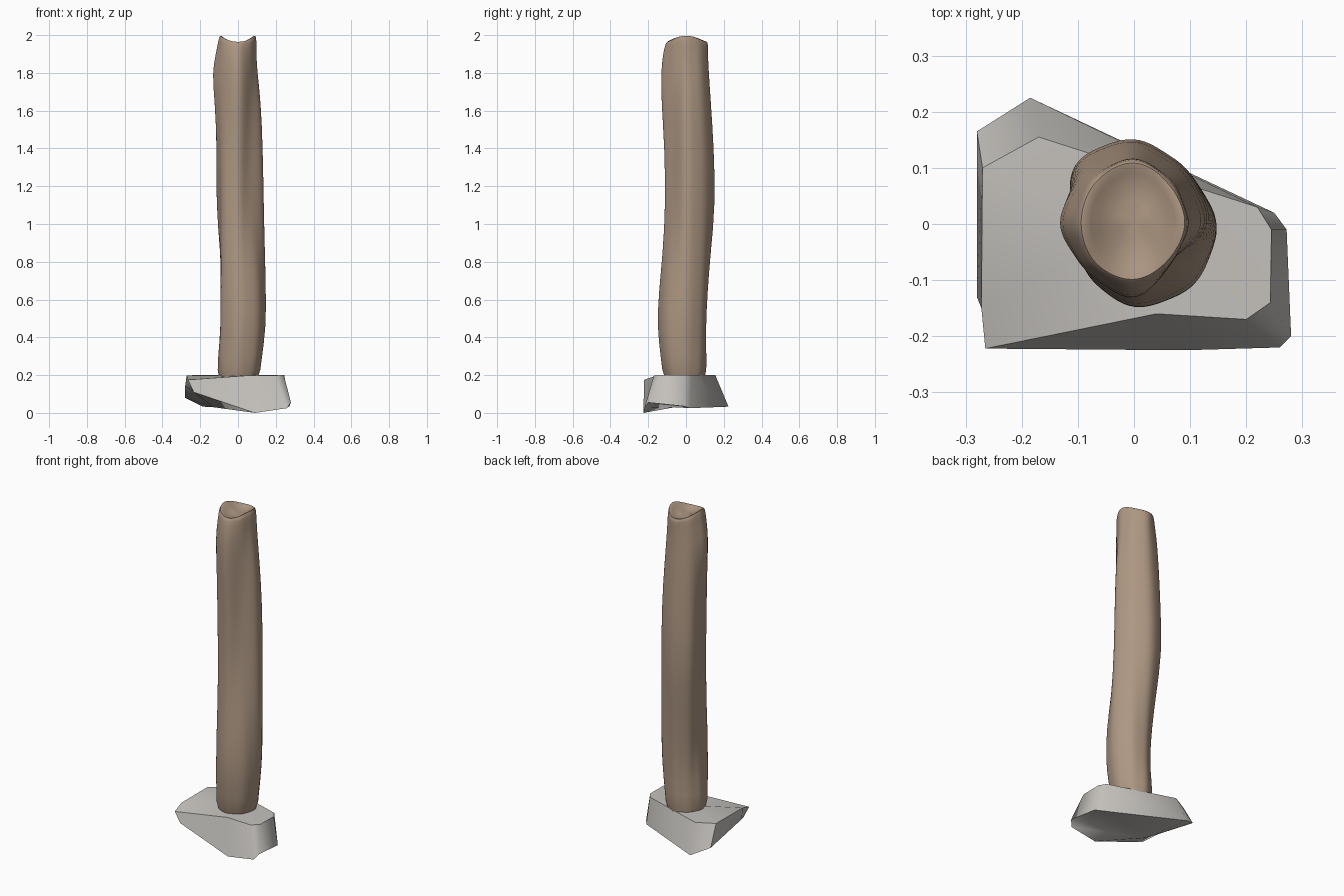
import bpy, bmesh, math

if "Cube" in bpy.data.objects:
    bpy.data.objects.remove(bpy.data.objects["Cube"])


def finish(bm, name, angle, color):
    bmesh.ops.recalc_face_normals(bm, faces=bm.faces)
    mesh = bpy.data.meshes.new(name)
    bm.to_mesh(mesh)
    bm.free()
    ob = bpy.data.objects.new(name, mesh)
    bpy.context.collection.objects.link(ob)
    bpy.ops.object.select_all(action='DESELECT')
    ob.select_set(True)
    bpy.context.view_layer.objects.active = ob
    bpy.ops.object.shade_smooth_by_angle(angle=math.radians(angle))
    mat = bpy.data.materials.new(name)
    mat.diffuse_color = (*color, 1)
    mat.use_nodes = True
    mat.node_tree.nodes["Principled BSDF"].inputs["Base Color"].default_value = mat.diffuse_color
    mesh.materials.append(mat)
    return ob


def bridge(bm, a, b):
    n = len(a)
    for i in range(n):
        j = (i + 1) % n
        bm.faces.new((a[i], a[j], b[j], b[i]))


def cap(bm, ring, p):
    c = bm.verts.new(p)
    for i in range(len(ring)):
        bm.faces.new((ring[i], ring[(i + 1) % len(ring)], c))


# Rough stone footing: upper and lower outline joined
upper = [(-.265, -.222, .175), (.04, -.16, .197), (.2, -.17, .199), (.243, -.14, .2), (.245, -.01, .2),
         (.22, .03, .2), (-.17, .155, .2), (-.27, .10, .199), (-.272, -.15, .198)]
lower = [(-.235, -.214, .11), (.09, -.225, 0), (.26, -.22, .025), (.28, -.2, .055), (.272, -.01, .035),
         (.25, .02, .025), (-.185, .225, .033), (-.28, .165, .08), (-.28, -.13, .14)]
bm = bmesh.new()
top = [bm.verts.new(p) for p in upper]
bot = [bm.verts.new(p) for p in lower]
bridge(bm, top, bot)
cap(bm, top, (0, 0, .2))
cap(bm, bot, (-.13, -.06, .03))
finish(bm, "stone_base", 62, (.56, .54, .51))

# Crooked wooden post: height, then radius every 45 degrees from +x
sections = [
    (.15, .112, .108, .110, .107, .112, .118, .120, .117),
    (.30, .125, .114, .107, .095, .105, .120, .132, .137),
    (.45, .147, .125, .102, .085, .087, .120, .152, .155),
    (.65, .147, .130, .113, .098, .090, .118, .142, .148),
    (.85, .142, .133, .130, .120, .093, .112, .122, .122),
    (1.1, .135, .135, .155, .152, .100, .110, .108, .092),
    (1.4, .130, .133, .147, .145, .108, .113, .112, .090),
    (1.65, .120, .118, .130, .135, .122, .117, .130, .094),
    (1.8, .102, .108, .120, .125, .137, .120, .132, .096),
    (1.9, .096, .102, .115, .115, .117, .113, .122, .095),
    (1.965, .098, .100, .117, .108, .102, .106, .108, .096),
]
SIDES = 48


def radius(r, i):
    # periodic smooth interpolation between the eight directions
    k, f = divmod(i * 8 / SIDES, 1)
    p0, p1, p2, p3 = (r[(int(k) + d) % 8] for d in (-1, 0, 1, 2))
    return p1 + .5 * f * (p2 - p0 + f * (2 * p0 - 5 * p1 + 4 * p2 - p3 + f * (3 * (p1 - p2) + p3 - p0)))


def section(z, r, scale=1.0, lobes=.015, saddle=0.0):
    ring = []
    for i in range(SIDES):
        a = math.tau * i / SIDES
        # faint lengthwise ridges
        d = radius(r, i) * scale * (1 + lobes * (math.cos(8 * a) - .3))
        ring.append(bm.verts.new((d * math.cos(a), d * math.sin(a) + .012 * (1 - scale),
                                  z + saddle * math.cos(2 * a))))
    return ring


bm = bmesh.new()
rings = [section(s[0], s[1:], saddle=.012 if s[0] > 1.95 else 0) for s in sections]
# Saddle-shaped rim and shallow dished end
rim = sections[-1][1:]
for z, scale, saddle in ((1.986, .94, .017), (1.974, .78, .016), (1.955, .46, .006)):
    rings.append(section(z, rim, scale, 0, saddle))
for a, b in zip(rings, rings[1:]):
    bridge(bm, a, b)
cap(bm, rings[0], (0, -.005, .15))
cap(bm, rings[-1], (0, .01, 1.95))
post = finish(bm, "wooden_post", 80, (.42, .31, .225))
sub = post.modifiers.new("smooth", 'SUBSURF')
sub.levels = sub.render_levels = 1
